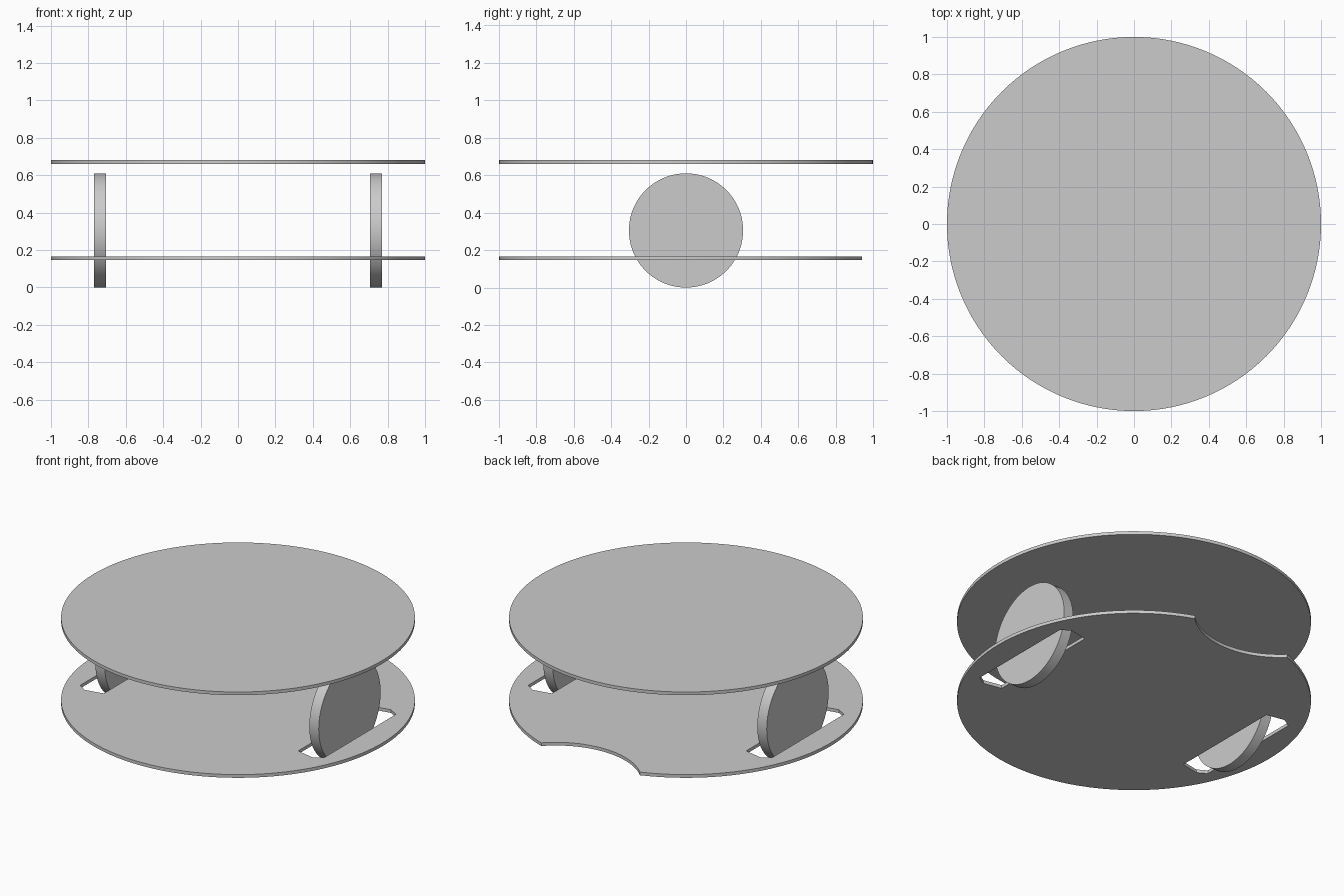
import bpy
import bmesh
import math

cube = bpy.data.objects.get("Cube")
if cube:
    bpy.data.objects.remove(cube, do_unlink=True)

# Single plain grey material
grey = bpy.data.materials.new("light_grey")
grey.use_nodes = True
colour = (0.6, 0.6, 0.6, 1)
grey.diffuse_color = colour
grey.node_tree.nodes["Principled BSDF"].inputs["Base Color"].default_value = colour


def cylinder(name, radius, depth, location, sides=96, rotation=(0, 0, 0)):
    bpy.ops.mesh.primitive_cylinder_add(vertices=sides, radius=radius, depth=depth,
                                        location=location, rotation=rotation)
    obj = bpy.context.object
    obj.name = name
    obj.data.materials.append(grey)
    return obj


def prism(name, outline, bottom, top):
    """Extrude a flat outline upward into a solid."""
    bm = bmesh.new()
    face = bm.faces.new([bm.verts.new((x, y, bottom)) for x, y in outline])
    raised = bmesh.ops.extrude_face_region(bm, geom=[face])["geom"]
    verts = [v for v in raised if isinstance(v, bmesh.types.BMVert)]
    bmesh.ops.translate(bm, verts=verts, vec=(0, 0, top - bottom))
    bmesh.ops.recalc_face_normals(bm, faces=bm.faces)
    mesh = bpy.data.meshes.new(name)
    bm.to_mesh(mesh)
    bm.free()
    mesh.materials.append(grey)
    obj = bpy.data.objects.new(name, mesh)
    bpy.context.collection.objects.link(obj)
    return obj


def cut(target, cutter):
    """Subtract the cutter and throw it away."""
    cutter.hide_render = True
    mod = target.modifiers.new("cut", "BOOLEAN")
    mod.operation = "DIFFERENCE"
    mod.solver = "EXACT"
    mod.object = cutter
    bpy.context.view_layer.objects.active = target
    bpy.ops.object.modifier_apply(modifier=mod.name)
    bpy.data.objects.remove(cutter, do_unlink=True)


def smooth(obj):
    bpy.ops.object.select_all(action="DESELECT")
    obj.select_set(True)
    bpy.context.view_layer.objects.active = obj
    bpy.ops.object.shade_smooth_by_angle(angle=math.radians(30))


# Round plates
thickness = 0.02
top_plate = cylinder("top_plate", 1, thickness, (0, 0, 0.671), 128)
base_plate = cylinder("base_plate", 1, thickness, (0, 0, 0.156), 128)

# Curved notch at the back of the base
cut(base_plate, cylinder("notch_cutter", 0.483, 0.2, (0, 1.283, 0.156)))

# Wheel slots with pointed ends, one on each side
half_slot = [(0.67, 0.365), (0.785, 0.388), (0.842, 0.353)]
slot = half_slot + [(x, -y) for x, y in reversed(half_slot)]
for side in (1, -1):
    outline = [(side * x, y) for x, y in slot]
    cut(base_plate, prism("slot_cutter", outline, 0.05, 0.25))

# Wheels standing in the slots
wheels = [cylinder(name, 0.305, 0.065, (side * 0.738, 0, 0.305),
                   rotation=(0, math.pi / 2, 0))
          for name, side in (("left_wheel", 1), ("right_wheel", -1))]

for part in [top_plate, base_plate] + wheels:
    smooth(part)
